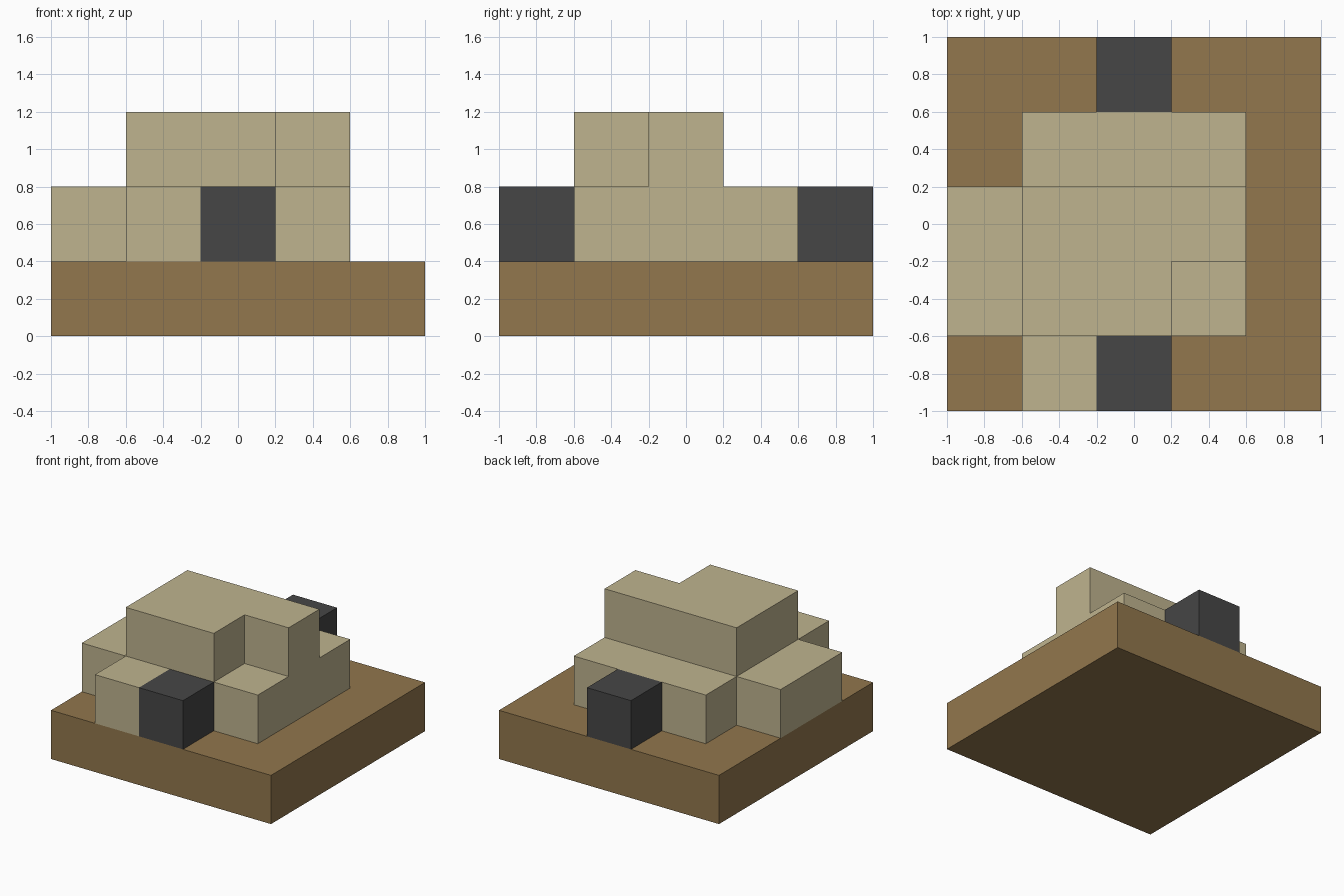
import bpy
import bmesh

cube = bpy.data.objects.get("Cube")
if cube:
    bpy.data.objects.remove(cube, do_unlink=True)

CELL = 0.4  # every part sits on a grid of cubic cells


def make_material(name, color):
    mat = bpy.data.materials.new(name)
    mat.use_nodes = True
    mat.diffuse_color = color
    bsdf = next(n for n in mat.node_tree.nodes if n.type == "BSDF_PRINCIPLED")
    bsdf.inputs["Base Color"].default_value = color
    return mat


def slab(name, outline, layer, mat):
    """Extrude a counter-clockwise outline, given in cells, one cell up."""
    bm = bmesh.new()
    verts = [bm.verts.new((x * CELL - 1, y * CELL - 1, layer * CELL)) for x, y in outline]
    floor = bm.faces.new(verts)
    result = bmesh.ops.extrude_face_region(bm, geom=[floor], use_keep_orig=True)
    top = [v for v in result["geom"] if isinstance(v, bmesh.types.BMVert)]
    bmesh.ops.translate(bm, verts=top, vec=(0, 0, CELL))
    bmesh.ops.recalc_face_normals(bm, faces=bm.faces)
    mesh = bpy.data.meshes.new(name)
    bm.to_mesh(mesh)
    bm.free()
    mesh.materials.append(mat)
    obj = bpy.data.objects.new(name, mesh)
    bpy.context.collection.objects.link(obj)
    return obj


def rect(x0, y0, x1, y1):
    return [(x0, y0), (x1, y0), (x1, y1), (x0, y1)]


brown = make_material("earth brown", (0.287, 0.184, 0.074, 1))
sand = make_material("sandstone", (0.521, 0.456, 0.275, 1))
dark = make_material("charcoal", (0.061, 0.061, 0.061, 1))

# Square ground block
slab("ground_base", rect(0, 0, 5, 5), 0, brown)

# Lower storey with a side wing and a front wing
slab("lower_storey",
     [(1, 0), (2, 0), (2, 1), (4, 1), (4, 4), (1, 4), (1, 3), (0, 3), (0, 1), (1, 1)],
     1, sand)

# Upper storey with one front corner cut away
slab("upper_storey", [(1, 1), (3, 1), (3, 2), (4, 2), (4, 3), (1, 3)], 2, sand)

# Dark entrance blocks at front and back
for name, y in (("front_entrance", 0), ("back_entrance", 4)):
    slab(name, rect(2, y, 3, y + 1), 1, dark)
